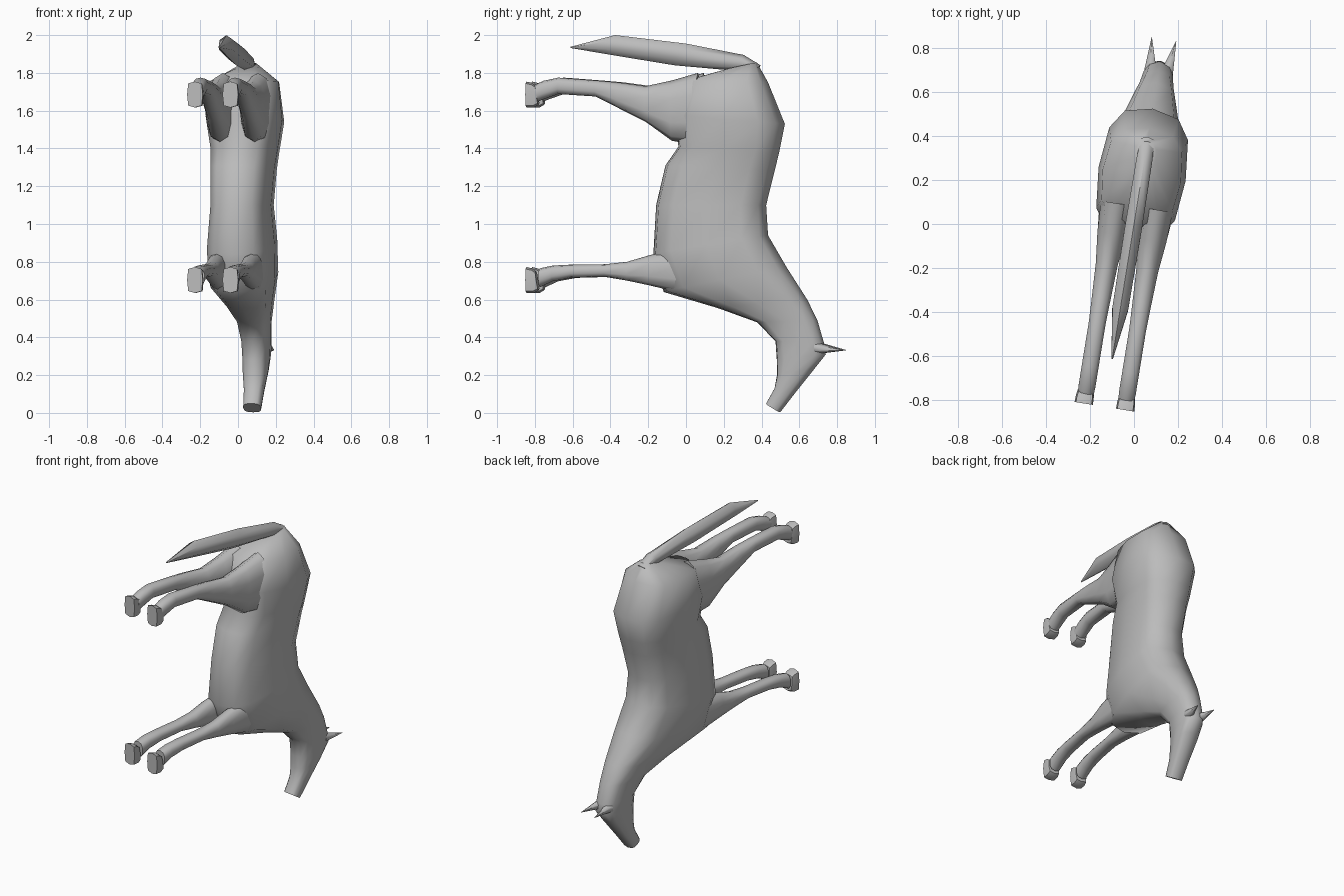
import bpy, bmesh, math
from mathutils import Matrix, Vector

cube = bpy.data.objects.get("Cube")
if cube:
    bpy.data.objects.remove(cube, do_unlink=True)

coat = bpy.data.materials.new("grey_coat")
coat.use_nodes = True
grey = (0.5, 0.5, 0.5, 1)
coat.diffuse_color = grey
coat.node_tree.nodes["Principled BSDF"].inputs["Base Color"].default_value = grey

TURN = Matrix.Rotation(math.radians(-9.2), 4, "Z")


def spow(x, p):
    return math.copysign(abs(x) ** p, x)


def loft(name, stations, sides=12, power=0.7, side=0.0, angle=60):
    """Skin rounded rings; a station is belly y, z, back y, z, half width."""
    bm = bmesh.new()
    rings = []
    for y0, z0, y1, z1, w in stations:
        a, b = Vector((side, y0, z0)), Vector((side, y1, z1))
        ring = []
        for i in range(sides):
            t = 2 * math.pi * i / sides
            p = (a + b) / 2 + (b - a) / 2 * spow(math.cos(t), power)
            p.x += w * spow(math.sin(t), power)
            ring.append(bm.verts.new(p))
        rings.append(ring)
    for r, s in zip(rings, rings[1:]):
        for i in range(sides):
            j = (i + 1) % sides
            bm.faces.new((r[i], r[j], s[j], s[i]))
    bm.faces.new(rings[0])
    bm.faces.new(rings[-1])
    return finish(name, bm, angle)


def finish(name, bm, angle):
    bmesh.ops.recalc_face_normals(bm, faces=bm.faces)
    bm.transform(TURN)
    mesh = bpy.data.meshes.new(name)
    bm.to_mesh(mesh)
    bm.free()
    mesh.materials.append(coat)
    ob = bpy.data.objects.new(name, mesh)
    bpy.context.collection.objects.link(ob)
    bpy.ops.object.select_all(action="DESELECT")
    ob.select_set(True)
    bpy.context.view_layer.objects.active = ob
    bpy.ops.object.shade_smooth_by_angle(angle=math.radians(angle))
    return ob


# Body, neck and head in one skin, from rump to muzzle
loft("body", [
    (0.22, 1.82, 0.38, 1.855, 0.05),
    (0.0, 1.76, 0.44, 1.75, 0.18),
    (-0.07, 1.58, 0.53, 1.53, 0.2),
    (-0.04, 1.41, 0.5, 1.38, 0.175),
    (-0.11, 1.31, 0.475, 1.28, 0.165),
    (-0.16, 1.1, 0.43, 1.1, 0.155),
    (-0.175, 0.84, 0.44, 0.94, 0.175),
    (-0.12, 0.64, 0.54, 0.77, 0.165),
    (0.17, 0.555, 0.65, 0.6, 0.115),
    (0.38, 0.48, 0.705, 0.49, 0.085),
    (0.48, 0.38, 0.74, 0.37, 0.075),
    (0.487, 0.28, 0.75, 0.31, 0.07),
    (0.488, 0.2, 0.69, 0.235, 0.066),
    (0.475, 0.13, 0.585, 0.105, 0.054),
    (0.43, 0.05, 0.505, 0.003, 0.048)])

# Legs: y, low z, high z, half width
FRONT = [(0.05, 0.62, 0.88, 0.05), (-0.18, 0.675, 0.835, 0.048),
         (-0.3, 0.7, 0.8, 0.042), (-0.42, 0.72, 0.787, 0.04),
         (-0.6, 0.715, 0.785, 0.04), (-0.7, 0.697, 0.78, 0.04),
         (-0.77, 0.665, 0.765, 0.04)]
HIND = [(0.08, 1.42, 1.8, 0.075), (-0.06, 1.44, 1.76, 0.068),
        (-0.2, 1.54, 1.73, 0.052), (-0.35, 1.615, 1.75, 0.045),
        (-0.47, 1.675, 1.76, 0.04), (-0.67, 1.688, 1.775, 0.04),
        (-0.75, 1.66, 1.758, 0.04), (-0.8, 1.64, 1.735, 0.038)]
for label, s in (("left", 1), ("right", -1)):
    for part, path, z in (("front", FRONT, 0.635), ("hind", HIND, 1.617)):
        loft(f"{part}_leg_{label}", [(y, a, y, b, w) for y, a, b, w in path],
             sides=10, power=0.8, side=s * 0.093)
        loft(f"{part}_hoof_{label}",
             [(-0.775, z + 0.015, -0.79, z + 0.115, 0.037),
              (-0.8, z, -0.81, z + 0.13, 0.041),
              (-0.84, z, -0.84, z + 0.137, 0.042)],
             sides=8, power=0.45, side=s * 0.095, angle=45)
    # Ear
    bm = bmesh.new()
    bmesh.ops.create_cone(bm, cap_ends=True, segments=6, radius1=0.032,
                          radius2=0.001, depth=0.15)
    aim = Vector((s * 0.12, 1, -0.08)).to_track_quat("Z", "Y").to_matrix()
    bm.transform(Matrix.Translation((s * 0.047, 0.775, 0.338)) @ aim.to_4x4())
    finish(f"ear_{label}", bm, 60)

# Tail
loft("tail", [
    (0.36, 1.8, 0.4, 1.84, 0.035),
    (0.28, 1.81, 0.31, 1.895, 0.042),
    (-0.06, 1.84, 0.0, 1.955, 0.045),
    (-0.4, 1.895, -0.38, 2.0, 0.042),
    (-0.62, 1.932, -0.62, 1.938, 0.004)], sides=6, power=1)
